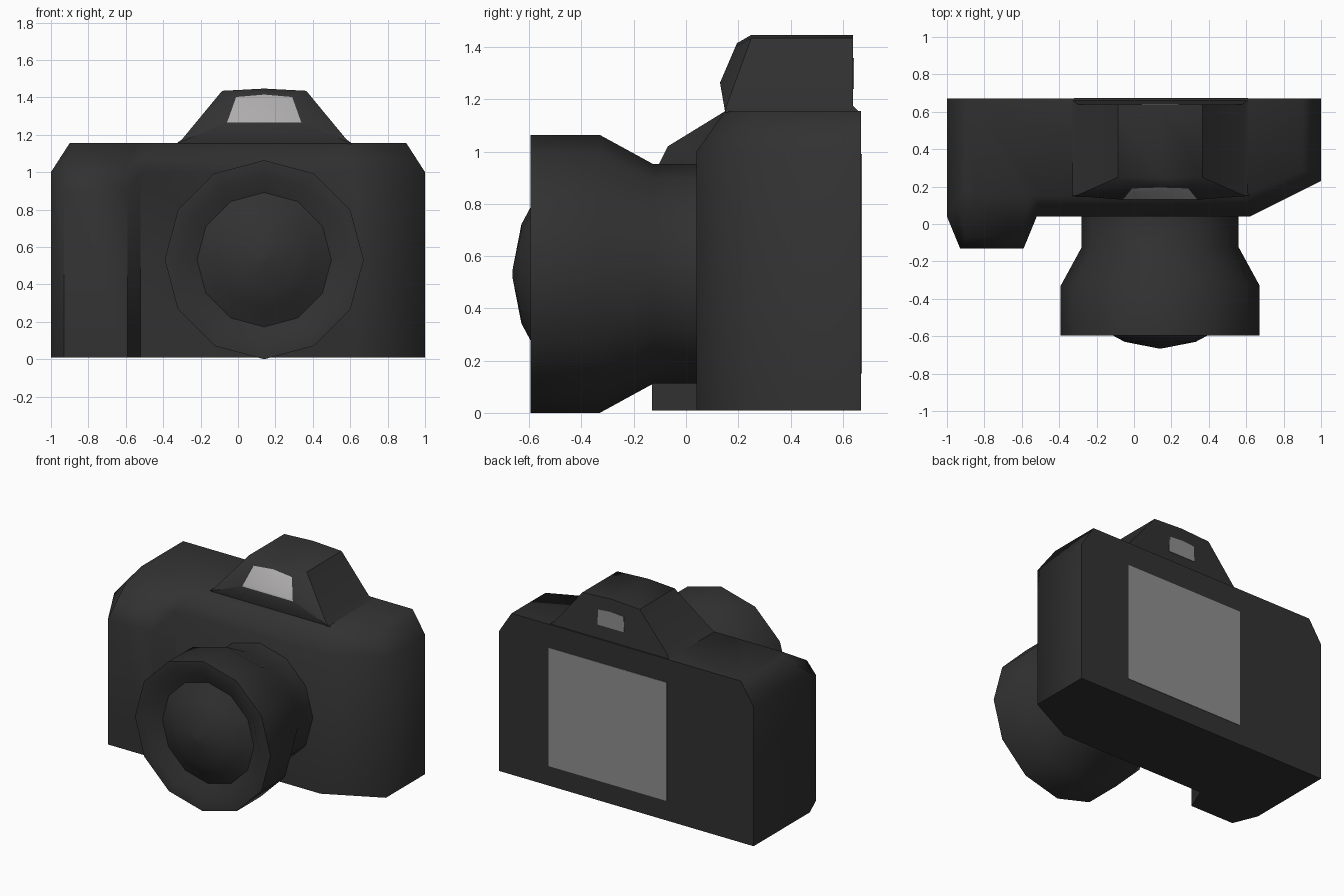
import bpy, bmesh, math

if "Cube" in bpy.data.objects:
    bpy.data.objects.remove(bpy.data.objects["Cube"])


def material(name, r, g, b):
    m = bpy.data.materials.new(name)
    m.diffuse_color = (r, g, b, 1)
    m.use_nodes = True
    m.node_tree.nodes["Principled BSDF"].inputs["Base Color"].default_value = m.diffuse_color
    return m


BLACK = material("matte_black", 0.031, 0.031, 0.031)
SCREEN = material("screen_grey", 0.28, 0.275, 0.275)
WINDOW = material("window_grey", 0.42, 0.41, 0.41)
CX, CZ = 0.14, 0.532          # lens axis


def build(name, rings, mats, cap_mat=0, angle=65):
    """Bridge closed rings of equal length, cap both ends, shade smooth."""
    bm = bmesh.new()
    loops = [[bm.verts.new(p) for p in ring] for ring in rings]
    n = len(loops[0])
    for a, b in zip(loops, loops[1:]):
        for i in range(n):
            j = (i + 1) % n
            bm.faces.new((a[i], a[j], b[j], b[i]))
    bm.faces.new(loops[0])
    bm.faces.new(loops[-1]).material_index = cap_mat
    bmesh.ops.recalc_face_normals(bm, faces=bm.faces)
    me = bpy.data.meshes.new(name)
    bm.to_mesh(me)
    bm.free()
    for m in mats:
        me.materials.append(m)
    ob = bpy.data.objects.new(name, me)
    bpy.context.collection.objects.link(ob)
    bpy.ops.object.select_all(action='DESELECT')
    ob.select_set(True)
    bpy.context.view_layer.objects.active = ob
    bpy.ops.object.shade_smooth_by_angle(angle=math.radians(angle))
    return ob


# Body with hand grip: plan outline, shoulder height and inset top
outline = [(1, .67), (1, .23), (.62, .04), (-.52, .04),
           (-.59, -.13), (-.93, -.13), (-1, .04), (-1, .67)]
top = [(.9, .67), (.9, .29), (.58, .15), (-.48, .15),
       (-.55, .15), (-.85, .15), (-.9, .2), (-.9, .67)]
GRIP = (4, 5)
floor = [(x, y, .01) for x, y in outline]
shoulder = [(x, y, .9 if i in GRIP else 1.0) for i, (x, y) in enumerate(outline)]
middle = [((a + c) / 2, (b + d) / 2, 1.078) for (a, b), (c, d) in zip(outline, top)]
middle[4], middle[5] = (-.6, -.07, 1.02), (-.9, -.07, 1.02)
lid = [(x, y, 1.155) for x, y in top]
build("camera_body", [floor, shoulder, middle, lid], [BLACK])


def lathe(name, profile):
    """Twelve-sided turned part around the lens axis; profile is (radius, y)."""
    rings = []
    for r, y in profile:
        rings.append([(CX + r * math.sin(k * math.pi / 6), y,
                       CZ + r * math.cos(k * math.pi / 6)) for k in range(12)])
    return build(name, rings, [BLACK])


# Lens barrel with recessed rim, and domed glass
lathe("lens_barrel", [(.42, .06), (.42, -.125), (.532, -.33), (.532, -.595),
                      (.45, -.595), (.368, -.535)])
lathe("lens_glass", [(.368, -.53), (.255, -.595), (.19, -.63), (.01, -.665)])


# Viewfinder hump: half sections mirrored around the lens axis
def mirrored(half):
    return half + [(2 * CX - x, y, z) for x, y, z in half if x < CX][::-1]


section = [(-.335, 1.15), (-.3, 1.175), (-.085, 1.435), (CX, 1.447)]
back = mirrored([(x, .665 if z < 1.16 else .64, z) for x, z in section])
front_y = [.15, .155, .25, .25]
front = mirrored([(x, y, z) for (x, z), y in zip(section, front_y)])
pane = mirrored([(-.06, .13, 1.265), (-.055, .135, 1.275),
                 (-.01, .19, 1.402), (CX, .195, 1.415)])
build("viewfinder_hump", [back, front, pane], [BLACK, WINDOW], cap_mat=1, angle=40)


# Flat plates on the back: screen and eyepiece
def plate(name, points, y):
    rings = [[(x, y + d, z) for x, z in points] for d in (-.003, .003)]
    build(name, rings, [SCREEN], angle=30)


plate("rear_screen", [(-.32, .15), (.61, .15), (.61, .99), (-.32, .99)], .67)
plate("eyepiece", [(.035, 1.24), (.245, 1.24), (.24, 1.35), (CX, 1.358), (.04, 1.35)], .64)
